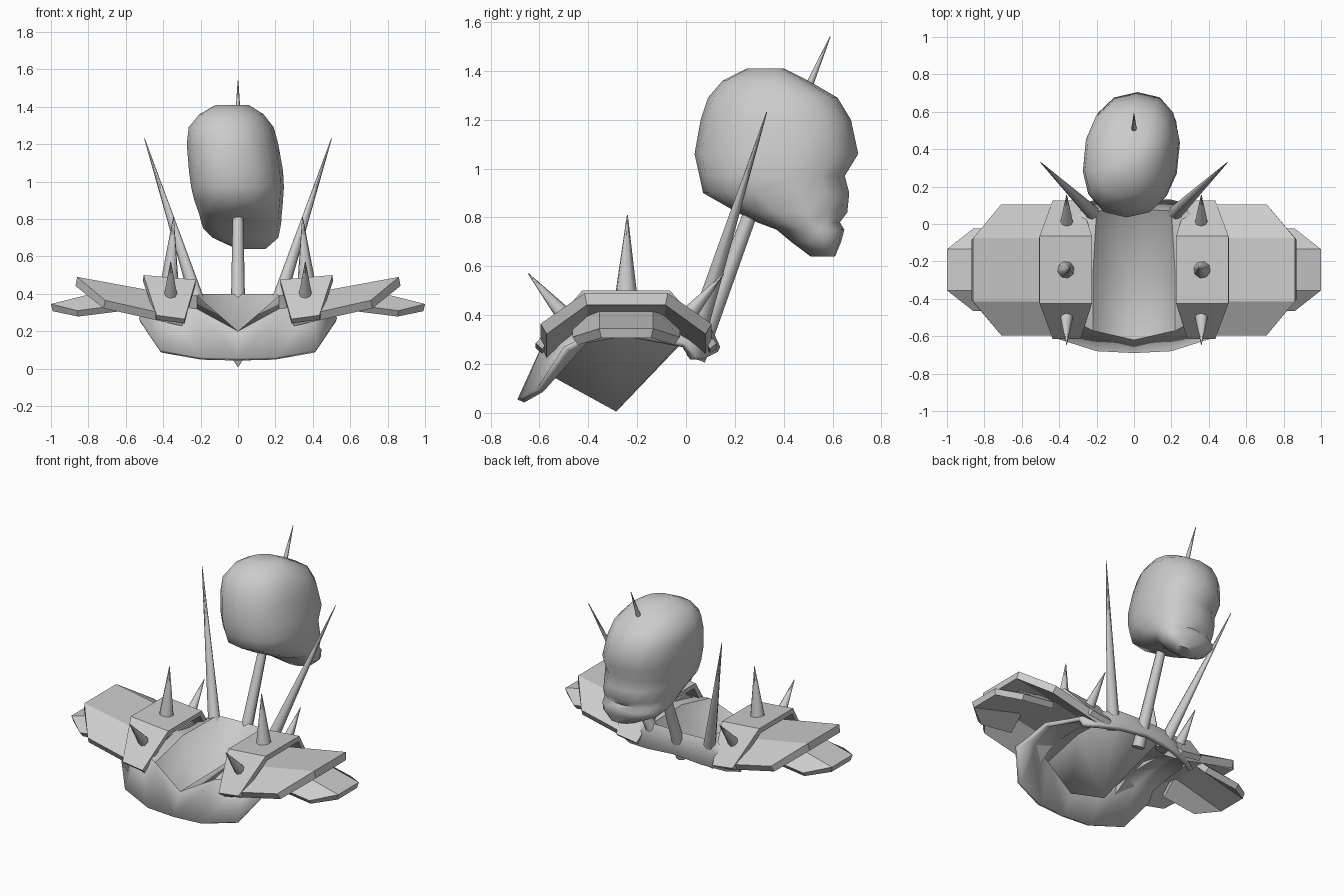
import bpy, bmesh, math
from mathutils import Vector

if "Cube" in bpy.data.objects:
    bpy.data.objects.remove(bpy.data.objects["Cube"])

grey = bpy.data.materials.new("bone_grey")
grey.diffuse_color = (0.6, 0.6, 0.6, 1)
grey.use_nodes = True
grey.node_tree.nodes["Principled BSDF"].inputs["Base Color"].default_value = grey.diffuse_color
CY = -0.245  # middle of the shoulder armour in y


def make(name, verts, faces, mirror=False, thick=0, angle=None, up=False):
    me = bpy.data.meshes.new(name)
    me.from_pydata(verts, [], faces)
    bm = bmesh.new()
    bm.from_mesh(me)
    if up:  # open sheets: face the top outward
        bm.normal_update()
        if sum(f.normal.z * f.calc_area() for f in bm.faces) < 0:
            bmesh.ops.reverse_faces(bm, faces=bm.faces)
    else:
        bmesh.ops.recalc_face_normals(bm, faces=bm.faces)
    bm.to_mesh(me)
    bm.free()
    me.materials.append(grey)
    ob = bpy.data.objects.new(name, me)
    bpy.context.collection.objects.link(ob)
    if mirror:
        m = ob.modifiers.new("mirror", 'MIRROR')
        m.use_clip = True
    if thick:
        s = ob.modifiers.new("thickness", 'SOLIDIFY')
        s.thickness = thick
        s.offset = -1
    if angle:
        bpy.context.view_layer.objects.active = ob
        ob.select_set(True)
        bpy.ops.object.shade_smooth_by_angle(angle=math.radians(angle))
        ob.select_set(False)
    return ob


def grid_faces(rows, cols):
    return [(r * cols + c, r * cols + c + 1, (r + 1) * cols + c + 1, (r + 1) * cols + c)
            for r in range(rows - 1) for c in range(cols - 1)]


def spike(name, a, b, r, r2=0.002, sides=8, mirror=True):
    a, b = Vector(a), Vector(b)
    q = (b - a).to_track_quat('Z', 'Y')
    verts = []
    for p, rad in ((a, r), (b, r2)):
        for i in range(sides):
            t = 2 * math.pi * i / sides
            verts.append(p + q @ Vector((rad * math.cos(t), rad * math.sin(t), 0)))
    faces = [(i, (i + 1) % sides, sides + (i + 1) % sides, sides + i) for i in range(sides)]
    faces += [tuple(range(sides)), tuple(range(sides, 2 * sides))]
    return make(name, verts, faces, mirror, angle=50)


def arch_plate(name, edge, top, thick):
    # each station: half depth, inner x, inner z, outer x, outer z
    verts = []
    for (d, xi, zi, xo, zo), s in ((edge, -1), (top, -1), (top, 1), (edge, 1)):
        verts += [(xi, CY + s * d, zi), (xo, CY + s * d, zo)]
    return make(name, verts, grid_faces(4, 2), True, thick, up=True)


# shoulder armour, three overlapping plates per side
arch_plate("inner_shoulder_plate", (.37, .285, .265, .435, .285), (.18, .225, .475, .505, .5), .035)
arch_plate("middle_shoulder_plate", (.35, .29, .27, .71, .365), (.17, .29, .385, .86, .49), .05)
arch_plate("outer_shoulder_plate", (.22, .62, .34, .86, .31), (.11, .62, .44, 1.0, .345), .04)

# chest sheet with a deep pointed valley, right half then mirrored
chest = [
    (0, -.69, .055), (.2, -.68, .06), (.42, -.61, .1), (.53, -.5, .27),
    (0, -.62, .2), (.22, -.57, .32), (.4, -.48, .34), (.5, -.42, .31),
    (0, -.29, .035), (.22, -.27, .39), (.4, -.25, .39), (.5, -.25, .34),
    (0, .08, .4), (.2, .07, .4), (.36, .04, .33), (.44, 0, .29),
    (0, .14, .27), (.2, .13, .25), (.36, .09, .23), (.44, .04, .23),
]
make("chest_sheet", chest, grid_faces(5, 4), True, .03, 50, up=True)

# spikes on the shoulder plates and behind the shoulders
spike("top_spike", (.365, CY, .47), (.345, CY + .005, .81), .048)
spike("front_spike", (.36, -.49, .39), (.36, -.645, .57), .036)
spike("back_spike", (.36, 0, .39), (.36, .155, .57), .036)
spike("long_spike", (.19, .03, .28), (.5, .33, 1.23), .042)

# pole carrying the head, and the spike on the crown
spike("neck_pole", (0, .04, .22), (0, .28, .86), .04, .028, mirror=False)
spike("crown_spike", (0, .5, 1.33), (0, .59, 1.54), .016, mirror=False)

# head: stacked rings of z, back y, front y, left x, right x
rings = [
    (.64, .51, .61, .0, .14), (.70, .43, .635, -.13, .21), (.75, .37, .648, -.18, .22),
    (.78, .29, .63, -.19, .225), (.82, .21, .66, -.2, .228), (.90, .07, .668, -.228, .235),
    (.97, .055, .65, -.245, .24), (1.06, .035, .705, -.257, .235), (1.2, .06, .675, -.268, .21),
    (1.29, .09, .62, -.258, .185), (1.36, .15, .5, -.2, .13), (1.41, .25, .4, -.11, .05),
]
N = 14
verts = []
for z, y0, y1, x0, x1 in rings:
    for i in range(N):
        t = 2 * math.pi * (i + .5) / N
        c, s = math.cos(t), math.sin(t)
        px = math.copysign(abs(c) ** .85, c)
        py = math.copysign(abs(s) ** .85, s) / math.sin(math.pi / 2) 
        verts.append(((x0 + x1) / 2 + px * (x1 - x0) / 2 * 1.01 + .03 * py,
                      (y0 + y1) / 2 + py * (y1 - y0) / 2, z))
R = len(rings)
faces = [(r * N + i, r * N + (i + 1) % N, (r + 1) * N + (i + 1) % N, (r + 1) * N + i)
         for r in range(R - 1) for i in range(N)]
faces += [tuple(range(N)), tuple(range((R - 1) * N, R * N))]
make("head", verts, faces, angle=60)
